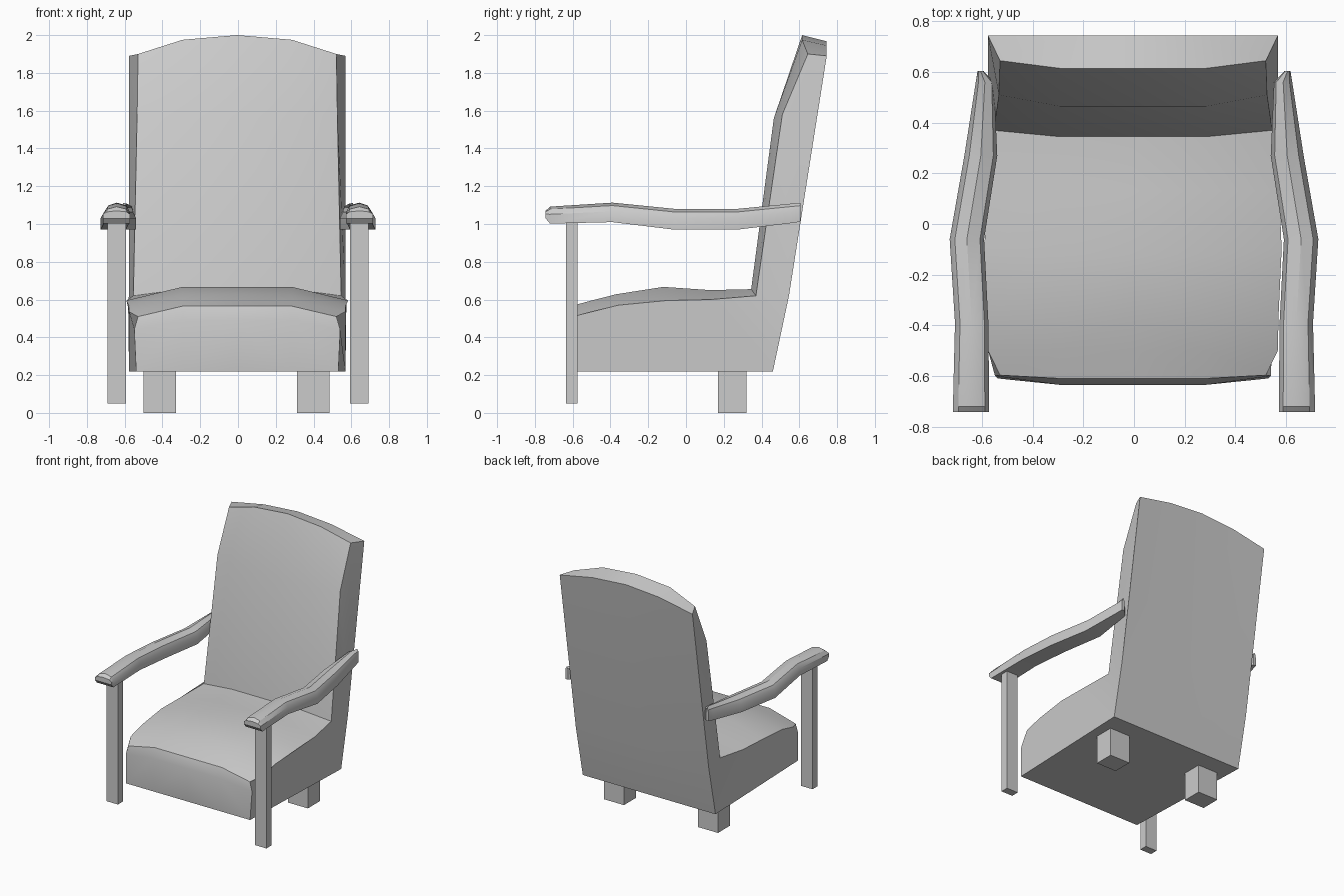
import bpy, bmesh

if "Cube" in bpy.data.objects:
    bpy.data.objects.remove(bpy.data.objects["Cube"])


def finish(name, bm, angle=0.6, shift=0.0):
    """Turn a right-hand half into a mirrored, shaded object."""
    bmesh.ops.recalc_face_normals(bm, faces=bm.faces)
    me = bpy.data.meshes.new(name)
    bm.to_mesh(me)
    bm.free()
    ob = bpy.data.objects.new(name, me)
    bpy.context.collection.objects.link(ob)
    ob.location.x = shift
    m = ob.modifiers.new("mirror", 'MIRROR')
    m.use_clip = True
    bpy.ops.object.select_all(action='DESELECT')
    ob.select_set(True)
    bpy.context.view_layer.objects.active = ob
    bpy.ops.object.shade_smooth_by_angle(angle=angle)
    return ob


def loft(bm, rings):
    """Join equal closed rings of points with quads."""
    vs = [[bm.verts.new(p) for p in r] for r in rings]
    n = len(rings[0])
    for a, b in zip(vs, vs[1:]):
        for i in range(n):
            j = (i + 1) % n
            bm.faces.new((a[i], a[j], b[j], b[i]))
    return vs


def box(name, x, y, z, shift=0.0):
    bm = bmesh.new()
    vs = loft(bm, [[(x[0], y[0], k), (x[1], y[0], k), (x[1], y[1], k), (x[0], y[1], k)] for k in z])
    for ring in vs:
        bm.faces.new(ring)
    return finish(name, bm, shift=shift)


# Upholstered seat and back: side edge profile (x, y, z) and cushion profile (y, z)
side = [(.535, -.61, .22), (.545, -.60, .44), (.525, -.597, .51), (.572, -.50, .535),
        (.575, -.36, .57), (.587, -.10, .595), (.578, .13, .60), (.55, .37, .62),
        (.53, .51, 1.58), (.525, .645, 1.90), (.573, .745, 1.89), (.573, .545, .62),
        (.573, .46, .22)]
mid = [(-.61, .22), (-.635, .49), (-.61, .565), (-.50, .595), (-.37, .628),
       (-.12, .667), (.13, .65), (.345, .655), (.465, 1.56), (.615, 1.975),
       (.745, 1.945), (.545, .62), (.46, .22)]
crown = {9: .025, 10: .022}
bm = bmesh.new()
rings = loft(bm, [side,
                  [(.29, y, z) for y, z in mid],
                  [(0, y, z + crown.get(i, 0)) for i, (y, z) in enumerate(mid)]])
edge = rings[0]
bm.faces.new(edge[:8] + edge[11:])
bm.faces.new(edge[7:12])
finish("seat_and_back", bm, shift=-.004)

# Armrests: stations along the length (y, inner x, outer x, bottom z, top z)
stations = [(-.743, .572, .715, 1.03, 1.07), (-.72, .572, .715, 1.002, 1.092),
            (-.39, .575, .707, 1.01, 1.113), (-.06, .592, .728, .97, 1.08),
            (.27, .54, .67, .97, 1.08), (.56, .553, .625, 1.005, 1.108),
            (.605, .595, .618, 1.012, 1.112)]
section = [(0, 0), (1, 0), (1, .55), (.85, .85), (.5, 1), (.12, .85), (0, .55)]
bm = bmesh.new()
rings = loft(bm, [[(a + (b - a) * u, y, lo + (hi - lo) * v) for u, v in section]
                  for y, a, b, lo, hi in stations])
bm.faces.new(rings[0])
bm.faces.new(rings[-1])
finish("armrests", bm)

# Front posts under the armrests and short rear feet
box("front_posts", (.592, .69), (-.635, -.575), (.05, 1.02))
box("rear_feet", (.32, .492), (.17, .32), (0, .23), shift=-.008)
